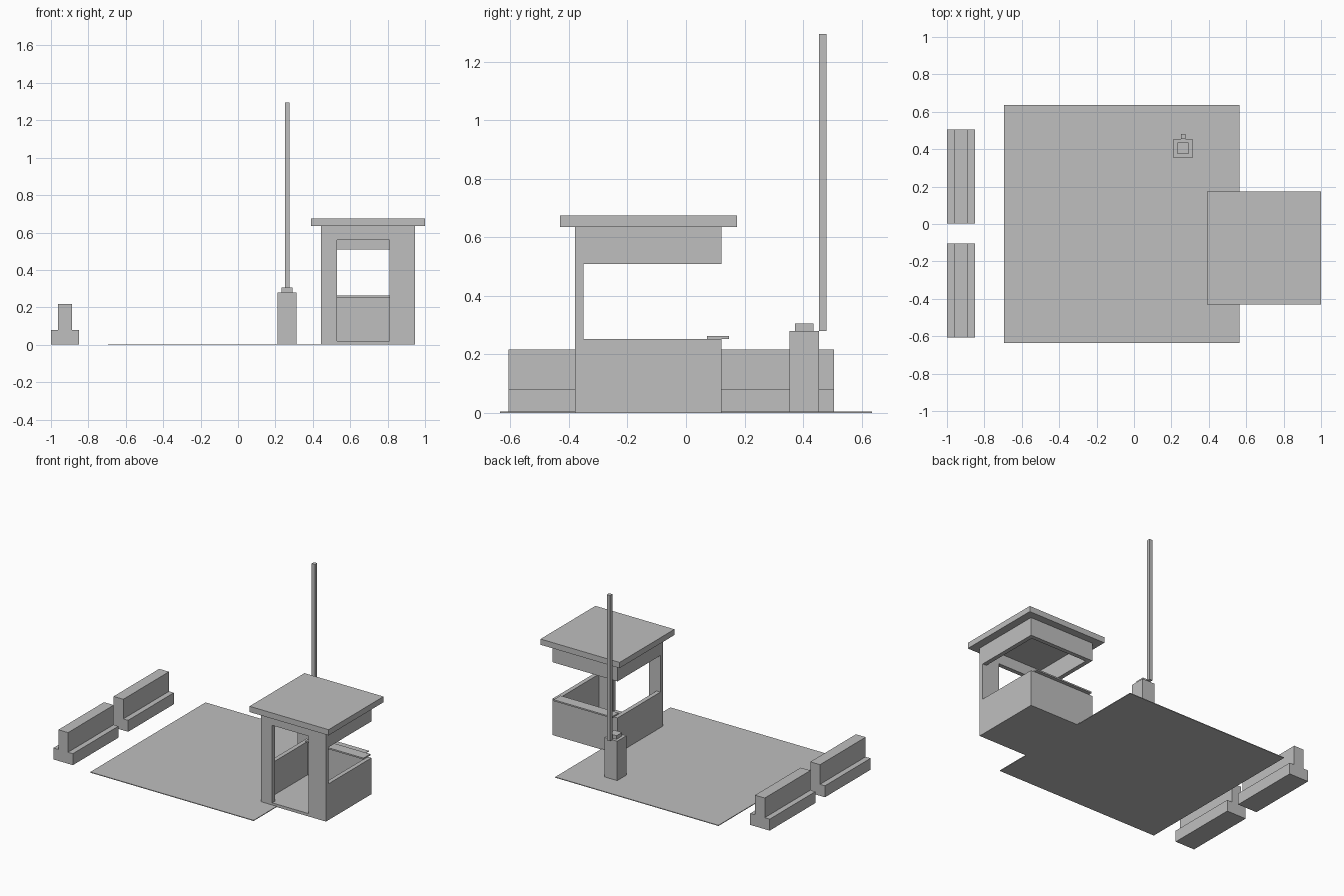
import bpy, bmesh

if "Cube" in bpy.data.objects:
    bpy.data.objects.remove(bpy.data.objects["Cube"])

grey = bpy.data.materials.new("plain grey")
grey.diffuse_color = (0.52, 0.52, 0.52, 1)
grey.use_nodes = True
grey.node_tree.nodes["Principled BSDF"].inputs["Base Color"].default_value = grey.diffuse_color


def finish(name, bm):
    bmesh.ops.recalc_face_normals(bm, faces=bm.faces)
    me = bpy.data.meshes.new(name)
    bm.to_mesh(me)
    bm.free()
    me.materials.append(grey)
    ob = bpy.data.objects.new(name, me)
    bpy.context.collection.objects.link(ob)
    return ob


def box(name, x0, x1, y0, y1, z0, z1):
    bm = bmesh.new()
    bmesh.ops.create_cube(bm, size=1)
    for v in bm.verts:
        v.co = (x1 if v.co.x > 0 else x0,
                y1 if v.co.y > 0 else y0,
                z1 if v.co.z > 0 else z0)
    return finish(name, bm)


def prism(name, profile, y0, y1):
    """Extrude an (x, z) outline along y."""
    bm = bmesh.new()
    face = bm.faces.new([bm.verts.new((x, y0, z)) for x, z in profile])
    ext = bmesh.ops.extrude_face_region(bm, geom=[face])["geom"]
    bmesh.ops.translate(bm, vec=(0, y1 - y0, 0),
                        verts=[g for g in ext if isinstance(g, bmesh.types.BMVert)])
    return finish(name, bm)


# Road slab
box("road_slab", -0.695, 0.565, -0.635, 0.635, 0, 0.005)

# Booth: floor, front wall with doorway, low walls and upper band on three sides
X0, X1, Y0, Y1, T = 0.443, 0.945, -0.38, 0.122, 0.03
TOP, SILL, HEAD = 0.635, 0.253, 0.508
box("booth_floor", X0, X1, Y0, Y1, 0, 0.02)
prism("booth_front_wall",
      [(X0, 0), (0.53, 0), (0.53, 0.56), (0.81, 0.56), (0.81, 0),
       (X1, 0), (X1, TOP), (X0, TOP)], Y0, Y0 + T)
for level, z0, z1 in (("lower", 0, SILL), ("upper", HEAD, TOP)):
    box(f"booth_{level}_left_wall", X0, X0 + T, Y0 + T, Y1, z0, z1)
    box(f"booth_{level}_right_wall", X1 - T, X1, Y0 + T, Y1, z0, z1)
    box(f"booth_{level}_back_wall", X0 + T, X1 - T, Y1 - T, Y1, z0, z1)
box("booth_counter", 0.47, 0.918, 0.072, 0.147, SILL, 0.263)
box("booth_roof", 0.39, 1.0, -0.43, 0.175, TOP, 0.675)

# Gate post with raised arm
box("gate_post", 0.212, 0.312, 0.353, 0.455, 0, 0.28)
box("gate_post_cap", 0.232, 0.292, 0.373, 0.435, 0.28, 0.305)
box("gate_arm", 0.25, 0.275, 0.455, 0.48, 0.28, 1.295)

# Road barriers with stepped section
section = [(-1, 0), (-0.85, 0), (-0.85, 0.08), (-0.887, 0.08),
           (-0.887, 0.217), (-0.962, 0.217), (-0.962, 0.08), (-1, 0.08)]
for i, y in enumerate((-0.606, 0.003)):
    prism(f"road_barrier_{i + 1}", section, y, y + 0.503)
